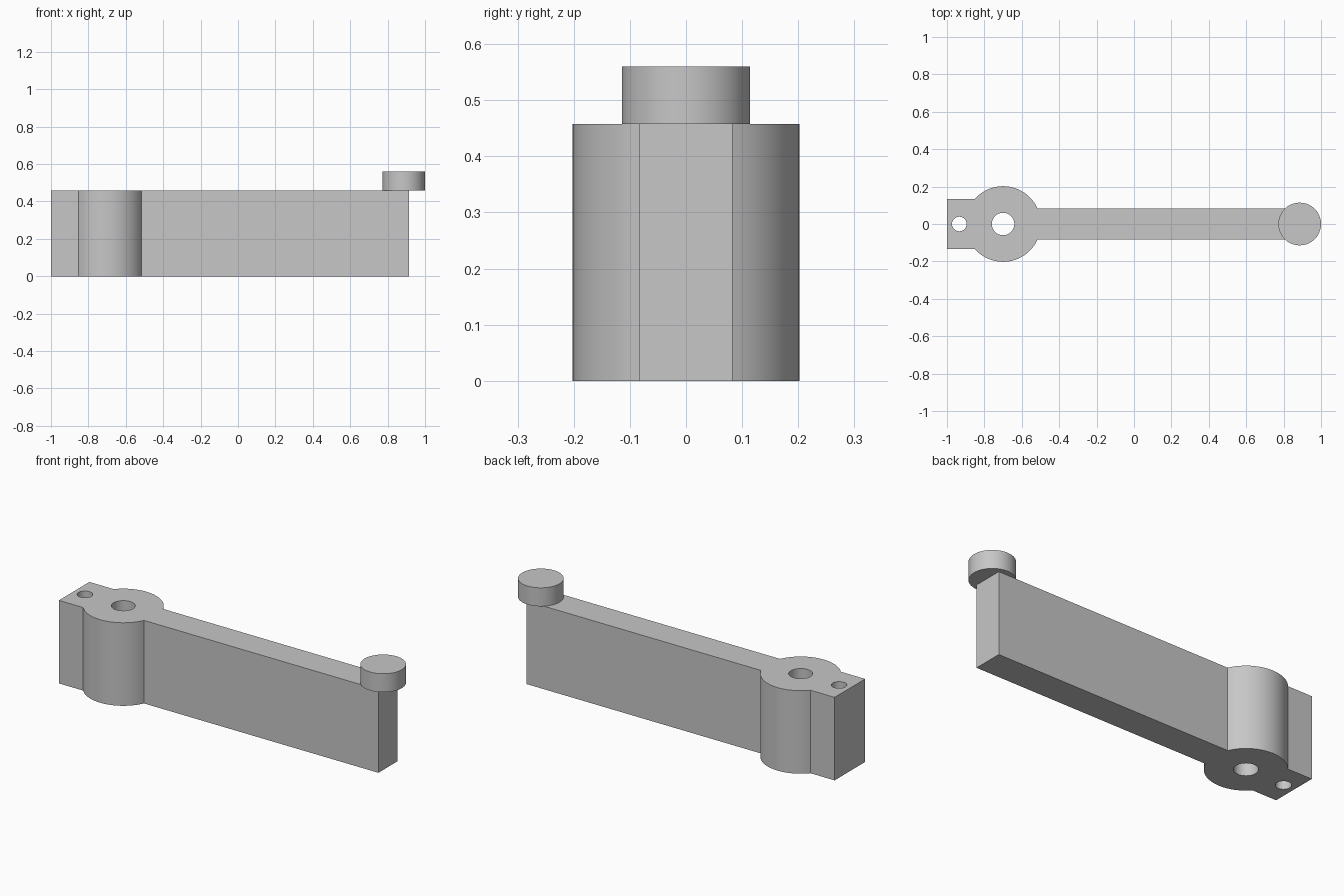
import bpy, bmesh
from math import asin, cos, sin, pi, radians

cube = bpy.data.objects.get("Cube")
if cube:
    bpy.data.objects.remove(cube, do_unlink=True)

gray = bpy.data.materials.new("plain gray")
gray.use_nodes = True
gray.diffuse_color = (0.57, 0.57, 0.57, 1)
gray.node_tree.nodes["Principled BSDF"].inputs["Base Color"].default_value = gray.diffuse_color

HEIGHT = 0.458
HUB_X, HUB_R = -0.7, 0.202
TAIL_HALF, ARM_HALF = 0.133, 0.083
ARM_END = 0.915


def arc(cx, r, start, end, steps):
    """Points on an arc centred on the x axis."""
    angles = [start + (end - start) * i / steps for i in range(steps + 1)]
    return [(cx + r * cos(a), r * sin(a)) for a in angles]


def circle(cx, r, steps=64):
    return arc(cx, r, 0, 2 * pi, steps)[:-1]


def prism(name, loops, bottom, top):
    """Extrude an outline, with any holes, between two heights."""
    bm = bmesh.new()
    edges = []
    for loop in loops:
        verts = [bm.verts.new((x, y, bottom)) for x, y in loop]
        edges += [bm.edges.new((v, verts[i - 1])) for i, v in enumerate(verts)]
    bmesh.ops.triangle_fill(bm, edges=edges, use_beauty=True, normal=(0, 0, 1))
    result = bmesh.ops.extrude_face_region(bm, geom=bm.faces[:], use_keep_orig=True)
    for item in result["geom"]:
        if isinstance(item, bmesh.types.BMVert):
            item.co.z = top
    bmesh.ops.recalc_face_normals(bm, faces=bm.faces[:])
    mesh = bpy.data.meshes.new(name)
    bm.to_mesh(mesh)
    bm.free()
    mesh.materials.append(gray)
    obj = bpy.data.objects.new(name, mesh)
    bpy.context.collection.objects.link(obj)
    bpy.ops.object.select_all(action="DESELECT")
    obj.select_set(True)
    bpy.context.view_layer.objects.active = obj
    bpy.ops.object.shade_smooth_by_angle(angle=radians(20))
    return obj


# Lever: tail block, round hub and long arm in one outline, with two through holes
tail_angle = pi - asin(TAIL_HALF / HUB_R)
arm_angle = asin(ARM_HALF / HUB_R)
upper = [(ARM_END, ARM_HALF)]
upper += arc(HUB_X, HUB_R, arm_angle, tail_angle, 32)
upper += [(-1, TAIL_HALF)]
lower = [(x, -y) for x, y in reversed(upper)]
prism("lever_body", [upper + lower, circle(HUB_X, 0.06), circle(-0.934, 0.039)], 0, HEIGHT)

# Round knob standing on the arm's end
prism("end_knob", [circle(0.886, 0.114)], HEIGHT, 0.56)
